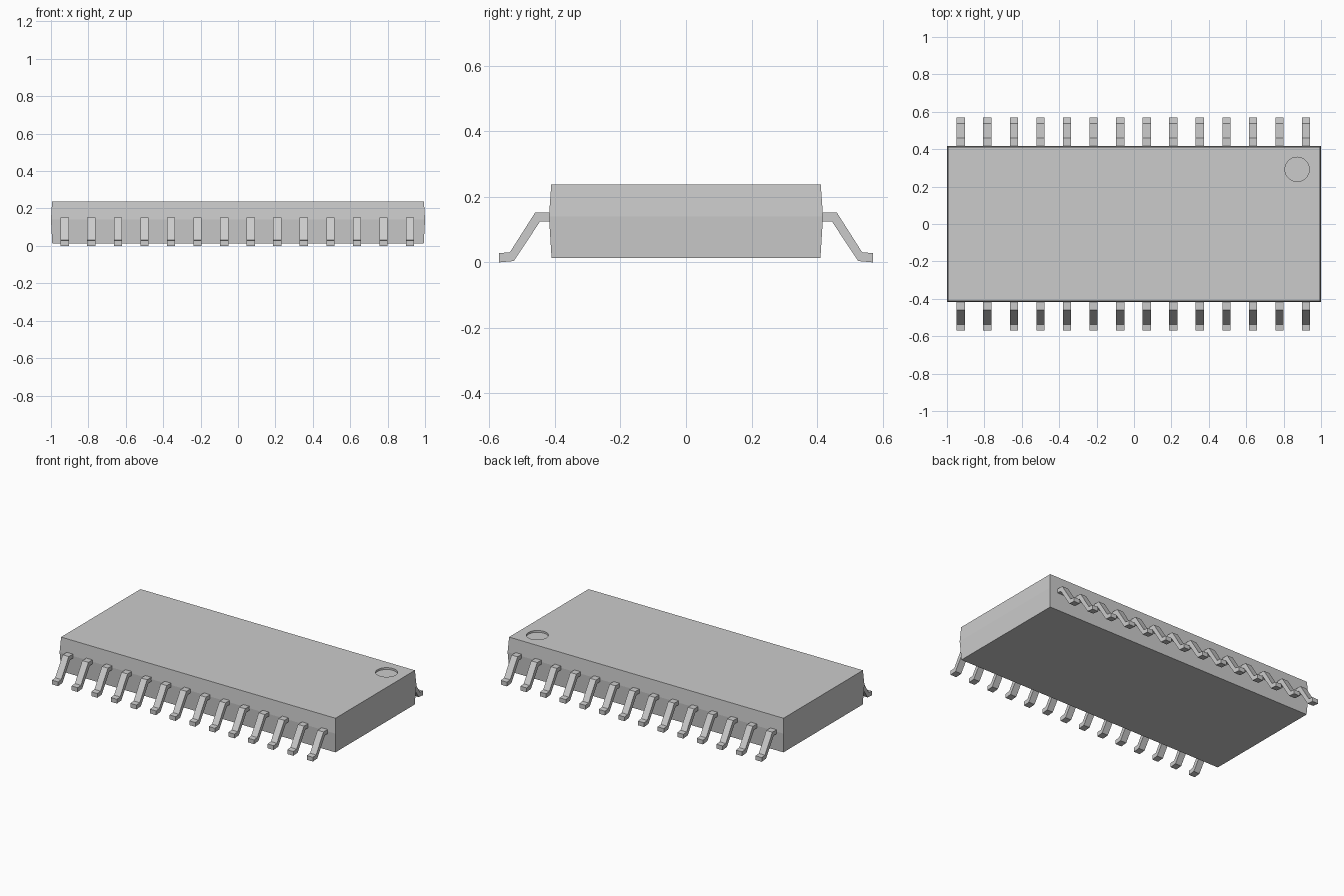
import bpy
import bmesh
from mathutils import Matrix

cube = bpy.data.objects.get("Cube")
if cube:
    bpy.data.objects.remove(cube, do_unlink=True)

GREY = (0.6, 0.6, 0.6, 1.0)
grey = bpy.data.materials.new("plain_grey")
grey.use_nodes = True
grey.diffuse_color = GREY
grey.node_tree.nodes["Principled BSDF"].inputs["Base Color"].default_value = GREY


def add_object(name, bm):
    bmesh.ops.recalc_face_normals(bm, faces=bm.faces[:])
    mesh = bpy.data.meshes.new(name)
    bm.to_mesh(mesh)
    bm.free()
    mesh.materials.append(grey)
    obj = bpy.data.objects.new(name, mesh)
    bpy.context.collection.objects.link(obj)
    return obj


# Body: stacked rectangles, slightly wider at the mould line
def make_body():
    bm = bmesh.new()
    rings = []
    for hx, hy, z in ((0.993, 0.41, 0.013), (1.0, 0.418, 0.14), (0.994, 0.411, 0.237)):
        corners = ((-hx, -hy), (hx, -hy), (hx, hy), (-hx, hy))
        rings.append([bm.verts.new((x, y, z)) for x, y in corners])
    for low, high in zip(rings, rings[1:]):
        for i in range(4):
            j = (i + 1) % 4
            bm.faces.new((low[i], low[j], high[j], high[i]))
    bm.faces.new(rings[0])
    bm.faces.new(rings[-1])
    return add_object("body", bm)


body = make_body()

# Round marker recess in the top
bm = bmesh.new()
bmesh.ops.create_cone(bm, cap_ends=True, segments=48, radius1=0.065, radius2=0.065,
                      depth=0.04, matrix=Matrix.Translation((0.872, 0.292, 0.245)))
cutter = add_object("marker_cutter", bm)
cutter.hide_render = True
cut = body.modifiers.new("marker_recess", 'BOOLEAN')
cut.operation = 'DIFFERENCE'
cut.solver = 'EXACT'
cut.object = cutter
bpy.context.view_layer.objects.active = body
bpy.ops.object.modifier_apply(modifier=cut.name)
bpy.data.objects.remove(cutter, do_unlink=True)

# Bent pin outline, seen from the side
PIN = ((0.40, 0.152), (0.46, 0.152), (0.537, 0.031), (0.57, 0.028),
       (0.57, 0.0), (0.525, 0.004), (0.445, 0.125), (0.40, 0.125))
PIN_WIDTH = 0.044
PIN_COUNT = 14
PITCH = 0.142


def make_pins(name, side):
    bm = bmesh.new()
    for i in range(PIN_COUNT):
        x = (i - (PIN_COUNT - 1) / 2) * PITCH - 0.003 - PIN_WIDTH / 2
        face = bm.faces.new([bm.verts.new((x, side * y, z)) for y, z in PIN])
        result = bmesh.ops.extrude_face_region(bm, geom=[face], use_keep_orig=True)
        moved = [v for v in result["geom"] if isinstance(v, bmesh.types.BMVert)]
        bmesh.ops.translate(bm, verts=moved, vec=(PIN_WIDTH, 0, 0))
    return add_object(name, bm)


make_pins("front_pins", -1)
make_pins("back_pins", 1)
